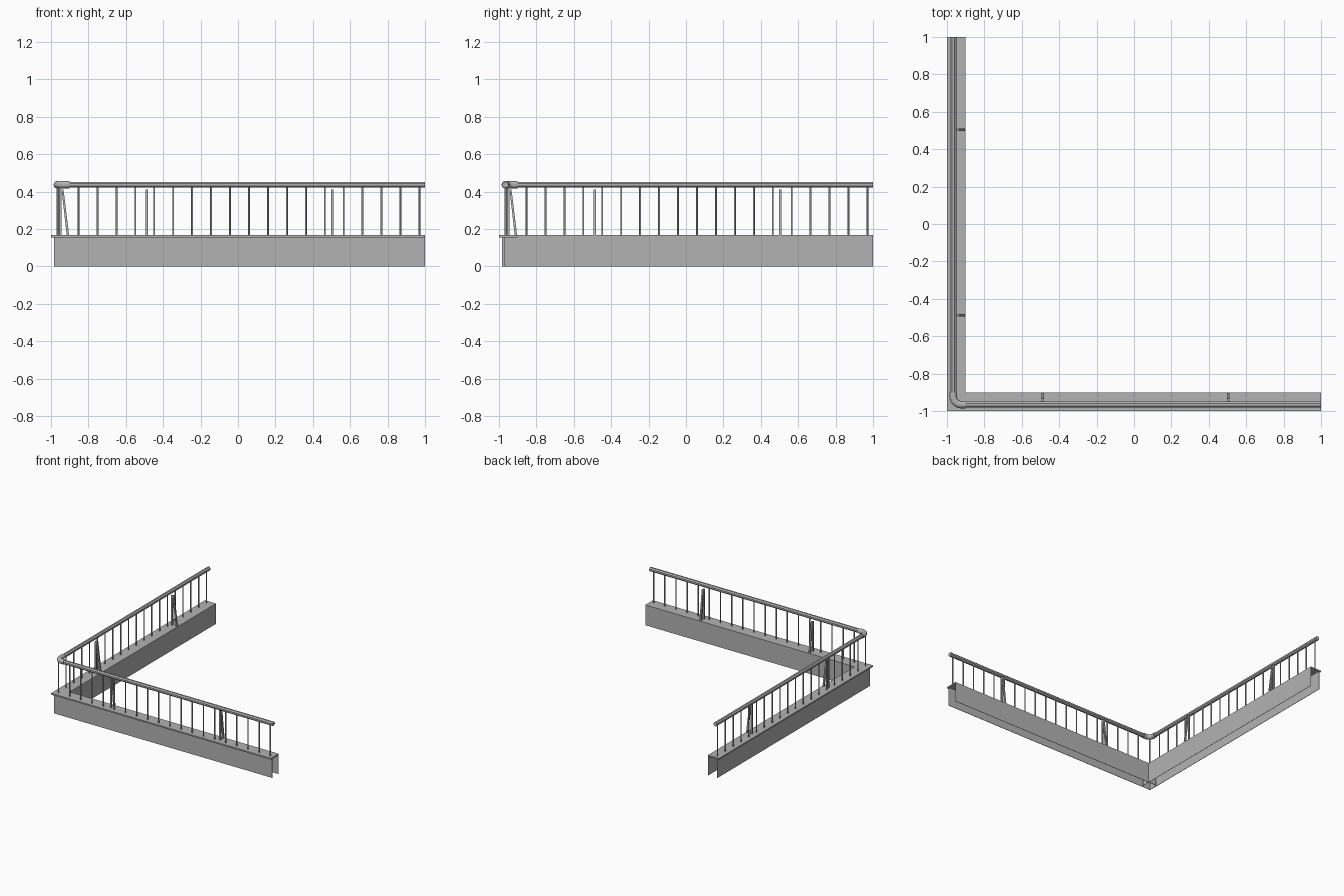
import bpy
import bmesh
from math import sin, cos, pi
from mathutils import Vector

old = bpy.data.objects.get("Cube")
if old:
    bpy.data.objects.remove(old)

GREY = (0.45, 0.45, 0.45, 1)
mat = bpy.data.materials.new("grey_metal")
mat.use_nodes = True
mat.diffuse_color = GREY
mat.node_tree.nodes["Principled BSDF"].inputs["Base Color"].default_value = GREY

RAIL = -0.966      # rail centre line, across the leg
RAIL_Z = 0.437
TOP = 0.167        # top of the kerb
INNER = -0.9
OUTER = -0.984


def finish(name, bm, swap=False, smooth=False):
    """Store the mesh; swap exchanges x and y to make the second leg."""
    if swap:
        for v in bm.verts:
            v.co.x, v.co.y = v.co.y, v.co.x
    bmesh.ops.recalc_face_normals(bm, faces=bm.faces[:])
    mesh = bpy.data.meshes.new(name)
    bm.to_mesh(mesh)
    bm.free()
    mesh.materials.append(mat)
    for p in mesh.polygons:
        p.use_smooth = smooth and len(p.vertices) == 4
    obj = bpy.data.objects.new(name, mesh)
    bpy.context.collection.objects.link(obj)


def box(name, lo, hi, swap):
    bm = bmesh.new()
    bmesh.ops.create_cube(bm, size=1)
    for v in bm.verts:
        v.co = Vector([h if c > 0 else l for c, l, h in zip(v.co, lo, hi)])
    finish(name, bm, swap)


def sweep(bm, path, radius, sides=8):
    """Add a closed tube along a path in a horizontal plane."""
    rings = []
    for i, p in enumerate(path):
        ahead = path[min(i + 1, len(path) - 1)] - path[max(i - 1, 0)]
        side = Vector((ahead.y, -ahead.x, 0)).normalized()
        ring = []
        for k in range(sides):
            a = 2 * pi * (k + 0.5) / sides
            ring.append(bm.verts.new(p + radius * (side * cos(a) + Vector((0, 0, sin(a))))))
        rings.append(ring)
    for a, b in zip(rings, rings[1:]):
        for k in range(sides):
            j = (k + 1) % sides
            bm.faces.new((a[k], a[j], b[j], b[k]))
    bm.faces.new(rings[0])
    bm.faces.new(rings[-1])


def post(bm, x, y):
    """Add one thin upright bar."""
    geom = bmesh.ops.create_cone(bm, cap_ends=True, segments=8, radius1=0.005,
                                 radius2=0.005, depth=RAIL_Z - TOP)
    bmesh.ops.translate(bm, verts=geom["verts"], vec=(x, y, (RAIL_Z + TOP) / 2))


# Outline of a brace: upright strut, short top and sloping strut
BRACE = [(-0.956, TOP), (-0.956, 0.412), (-0.933, 0.412), (-0.903, TOP),
         (-0.916, TOP), (-0.942, 0.398), (-0.945, 0.398), (-0.945, TOP)]


def brace(name, x, swap):
    bm = bmesh.new()
    face = bm.faces.new([bm.verts.new((x - 0.0065, y, z)) for y, z in BRACE])
    ext = bmesh.ops.extrude_face_region(bm, geom=[face])
    moved = [v for v in ext["geom"] if isinstance(v, bmesh.types.BMVert)]
    bmesh.ops.translate(bm, verts=moved, vec=(0.013, 0, 0))
    finish(name, bm, swap)


for leg, swap in (("front", False), ("side", True)):
    # Hollow kerb: two thin walls under an overhanging cap
    box(leg + "_outer_wall", (OUTER, OUTER, 0), (1, OUTER + 0.003, TOP - 0.01), swap)
    box(leg + "_inner_wall", (-0.97, INNER - 0.002, 0), (1, INNER, TOP - 0.01), swap)
    box(leg + "_cap", (INNER if swap else -1, -1, TOP - 0.011), (1, INNER, TOP), swap)

    # Handrail
    bm = bmesh.new()
    sweep(bm, [Vector((-0.91, RAIL, RAIL_Z)), Vector((1, RAIL, RAIL_Z))], 0.017)
    finish(leg + "_handrail", bm, swap)

    # Balusters
    bm = bmesh.new()
    for i in range(19):
        post(bm, -0.853 + 0.1013 * i, RAIL)
    finish(leg + "_balusters", bm, swap, smooth=True)

    # Braces
    for n, x in enumerate((-0.488, 0.504)):
        brace(f"{leg}_brace_{n + 1}", x, swap)

# Corner post
bm = bmesh.new()
post(bm, -0.96, -0.96)
finish("corner_post", bm, smooth=True)

# Rounded elbow joining the handrails
bend = 0.042
centre = RAIL + bend
path = [Vector((RAIL, INNER, RAIL_Z))]
for i in range(9):
    a = pi + pi / 2 * i / 8
    path.append(Vector((centre + bend * cos(a), centre + bend * sin(a), RAIL_Z)))
path.append(Vector((INNER, RAIL, RAIL_Z)))
bm = bmesh.new()
sweep(bm, path, 0.02, sides=16)
finish("corner_elbow", bm, smooth=True)
